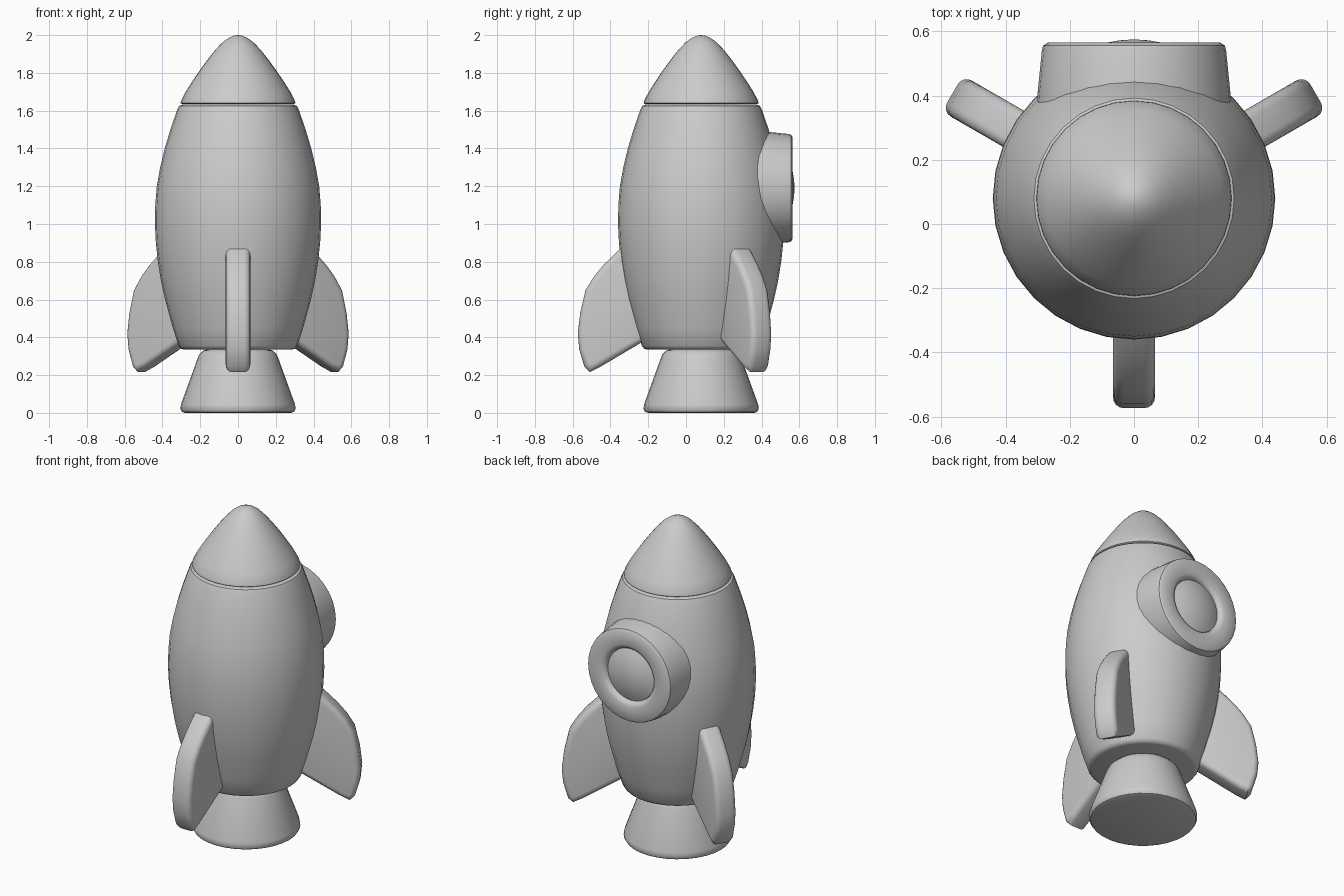
import bpy, bmesh
from math import radians, pi
from mathutils import Matrix, Vector

if "Cube" in bpy.data.objects:
    bpy.data.objects.remove(bpy.data.objects["Cube"])

AXIS_Y = 0.08  # rocket axis


def finish(name, bm, matrix):
    bmesh.ops.remove_doubles(bm, verts=bm.verts, dist=1e-5)
    bmesh.ops.recalc_face_normals(bm, faces=bm.faces)
    mesh = bpy.data.meshes.new(name)
    bm.to_mesh(mesh)
    bm.free()
    obj = bpy.data.objects.new(name, mesh)
    bpy.context.collection.objects.link(obj)
    obj.matrix_world = matrix
    bpy.ops.object.select_all(action='DESELECT')
    obj.select_set(True)
    bpy.context.view_layer.objects.active = obj
    bpy.ops.object.shade_smooth_by_angle(angle=radians(40))
    return obj


def lathe(name, profile, matrix, steps=32):
    """Spin (radius, height) points around local z."""
    bm = bmesh.new()
    verts = [bm.verts.new((r, 0, h)) for r, h in profile]
    edges = [bm.edges.new(pair) for pair in zip(verts, verts[1:])]
    bmesh.ops.spin(bm, geom=verts + edges, cent=(0, 0, 0), axis=(0, 0, 1),
                   angle=2 * pi, steps=steps)
    return finish(name, bm, matrix)


upright = Matrix.Translation((0, AXIS_Y, 0))
backward = Matrix.Translation((0, 0, 1.19)) @ Matrix.Rotation(-pi / 2, 4, 'X')

# Hull with softened rims
lathe("body", [(0, 0.335), (0.285, 0.335), (0.302, 0.34), (0.314, 0.355),
               (0.345, 0.45), (0.386, 0.6), (0.408, 0.7), (0.424, 0.8),
               (0.435, 0.9), (0.44, 1.0), (0.438, 1.1), (0.43, 1.2),
               (0.412, 1.3), (0.388, 1.4), (0.358, 1.5), (0.322, 1.605),
               (0.312, 1.625), (0.295, 1.632), (0, 1.632)], upright)

# Nose cone
lathe("nose_cone", [(0, 1.634), (0.295, 1.634), (0.304, 1.64), (0.302, 1.652),
                    (0.277, 1.7), (0.242, 1.755), (0.205, 1.81),
                    (0.165, 1.865), (0.122, 1.92), (0.082, 1.962),
                    (0.05, 1.985), (0.022, 1.997), (0, 2.0)], upright)

# Engine nozzle
lathe("nozzle", [(0, 0), (0.28, 0), (0.297, 0.006), (0.305, 0.02),
                 (0.302, 0.045), (0.217, 0.28), (0.205, 0.31),
                 (0.185, 0.33), (0.16, 0.337), (0, 0.337)], upright)

# Porthole ring and domed glass on the back
lathe("porthole_ring", [(0, 0.3), (0.31, 0.3), (0.301, 0.4), (0.287, 0.54),
                        (0.283, 0.556), (0.268, 0.565), (0.19, 0.565),
                        (0.173, 0.558), (0.163, 0.545), (0.16, 0.525),
                        (0.16, 0.5), (0, 0.5)], backward)
lathe("porthole_glass", [(0, 0.505), (0.16, 0.505), (0.16, 0.538),
                         (0.125, 0.553), (0.085, 0.565), (0.045, 0.572),
                         (0, 0.575)], backward)

# Three rounded fins
FIN = [(0.25, 0.95), (0.36, 0.92), (0.43, 0.868), (0.515, 0.785),
       (0.565, 0.725), (0.612, 0.65), (0.64, 0.53), (0.653, 0.42),
       (0.645, 0.335), (0.618, 0.245), (0.59, 0.216), (0.535, 0.243),
       (0.32, 0.37), (0.25, 0.41)]
HALF = 0.065
for name, angle in (("front_fin", -90), ("right_fin", 30), ("left_fin", 150)):
    bm = bmesh.new()
    face = bm.faces.new([bm.verts.new((r, -HALF, z)) for r, z in FIN])
    side = bmesh.ops.extrude_face_region(bm, geom=[face])["geom"]
    bmesh.ops.translate(bm, vec=Vector((0, 2 * HALF, 0)),
                        verts=[v for v in side if isinstance(v, bmesh.types.BMVert)])
    rim = [e for e in bm.edges if abs(e.verts[0].co.y - e.verts[1].co.y) < 1e-4]
    bmesh.ops.bevel(bm, geom=rim, offset=0.032, segments=4, profile=0.5,
                    affect='EDGES', clamp_overlap=False)
    finish(name, bm, upright @ Matrix.Rotation(radians(angle), 4, 'Z'))
